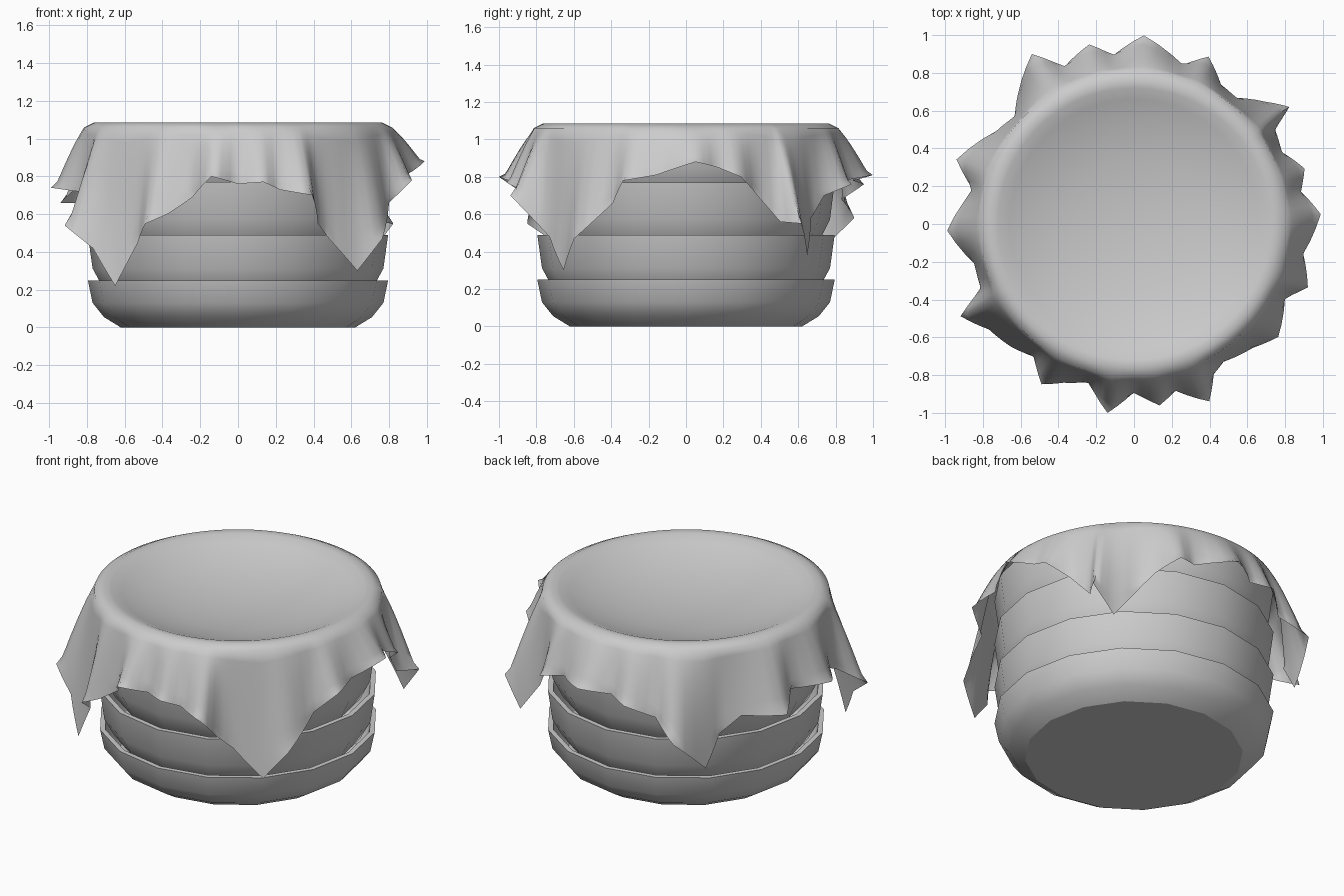
import bpy
import bmesh
from math import cos, sin, radians

cube = bpy.data.objects.get("Cube")
if cube:
    bpy.data.objects.remove(cube)

GREY = (0.6, 0.6, 0.6, 1.0)
grey = bpy.data.materials.new("plain grey")
grey.use_nodes = True
grey.diffuse_color = GREY
grey.node_tree.nodes["Principled BSDF"].inputs["Base Color"].default_value = GREY


def ring(bm, points):
    return [bm.verts.new(p) for p in points]


def bridge(bm, lower, upper):
    """Join two closed rings of equal length with quads."""
    count = len(lower)
    for i in range(count):
        j = (i + 1) % count
        bm.faces.new((lower[i], lower[j], upper[j], upper[i]))


def finish(bm, name, angle):
    bmesh.ops.recalc_face_normals(bm, faces=bm.faces[:])
    mesh = bpy.data.meshes.new(name)
    bm.to_mesh(mesh)
    bm.free()
    obj = bpy.data.objects.new(name, mesh)
    bpy.context.scene.collection.objects.link(obj)
    mesh.materials.append(grey)
    bpy.ops.object.select_all(action="DESELECT")
    obj.select_set(True)
    bpy.context.view_layer.objects.active = obj
    bpy.ops.object.shade_smooth_by_angle(angle=radians(angle))
    return obj


def circle(radius, z, sides=16):
    step = radians(360 / sides)
    return [(radius * cos(i * step), radius * sin(i * step), z) for i in range(sides)]


# Nested bowls: radius against fraction of the height
WALL = [(0.62, 0), (0.71, 0.22), (0.77, 0.52), (0.795, 1)]
THICK = 0.03


def bowl(name, base, rim):
    bm = bmesh.new()
    height = rim - base
    outer = [(r, base + f * height) for r, f in WALL]
    inner = [(r - THICK, max(z, base + THICK)) for r, z in reversed(outer)]
    rings = [ring(bm, circle(r, z)) for r, z in outer + inner]
    for a, b in zip(rings, rings[1:]):
        bridge(bm, a, b)
    bm.faces.new(rings[0])
    bm.faces.new(rings[-1])
    return finish(bm, name, 29)


bowl("bottom_bowl", 0, 0.25)
bowl("second_bowl", 0.12, 0.49)
bowl("third_bowl", 0.36, 0.77)
bowl("top_bowl", 0.64, 1.05)

# Hem of the cloth: angle, radius, height (four long corners, pleats between)
HEM = [
    (3, .99, .88), (11, .9, .85), (18, .95, .8), (26, .87, .7), (34, .9, .56),
    (37, 1.03, .55), (43, .95, .38), (51, .86, .58), (58, .87, .7), (66, .97, .76),
    (73, .88, .78), (87, 1, .81), (97, .9, .78), (104, .98, .76), (114, .91, .68),
    (121, 1.05, .58), (132, .92, .37), (138, .85, .55), (146, .88, .66),
    (160, 1, .66), (168, .87, .74), (182, .99, .74), (194, .87, .72),
    (203, .88, .65), (208, 1.04, .54), (216, .95, .42), (225, .92, .22),
    (233, .88, .45), (240, .98, .55), (246, .92, .6), (254, .87, .69),
    (262, 1.01, .8), (270, .89, .76), (278, .97, .77), (284, .91, .73),
    (293, 1.02, .7), (298, .9, .55), (303, .87, .48), (314, .91, .3),
    (322, .97, .47), (334, .89, .66), (340, .98, .78), (350, .91, .81),
]


def hem_samples(steps=3):
    """Straight hem between the points, split into short steps."""
    closed = HEM + [(HEM[0][0] + 360, *HEM[0][1:])]
    for a, b in zip(closed, closed[1:]):
        for s in range(steps):
            yield [p + (q - p) * s / steps for p, q in zip(a, b)]


# Cloth: sagging middle, rounded crest, then pleats growing towards the hem
SAG = [(0.15, 0.95), (0.35, 0.97), (0.53, 1.01), (0.66, 1.055), (0.72, 1.08), (0.765, 1.085)]
EDGE_R, EDGE_Z = 0.815, 1.06
DROPS = 10

bm = bmesh.new()
samples = list(hem_samples())
rings = []
for radius, z in SAG:
    rings.append(ring(bm, [(radius * cos(radians(a)), radius * sin(radians(a)), z)
                           for a, _, _ in samples]))
for k in range(DROPS + 1):
    t = k / DROPS
    points = []
    for a, hem_r, hem_z in samples:
        r = EDGE_R + (hem_r - EDGE_R) * t ** 0.85
        z = EDGE_Z + (hem_z - EDGE_Z) * t
        points.append((r * cos(radians(a)), r * sin(radians(a)), z))
    rings.append(ring(bm, points))
for a, b in zip(rings, rings[1:]):
    bridge(bm, a, b)
centre = bm.verts.new((0, 0, 0.945))
first = rings[0]
for i, v in enumerate(first):
    bm.faces.new((centre, v, first[(i + 1) % len(first)]))

# Soften the pleats while the hem and the crest keep their place
inside = [v for r in rings[len(SAG) + 1:-1] for v in r]
for _ in range(2):
    bmesh.ops.smooth_vert(bm, verts=inside, factor=0.5,
                          use_axis_x=True, use_axis_y=True, use_axis_z=True)
cloth = finish(bm, "draped_cloth", 80)
